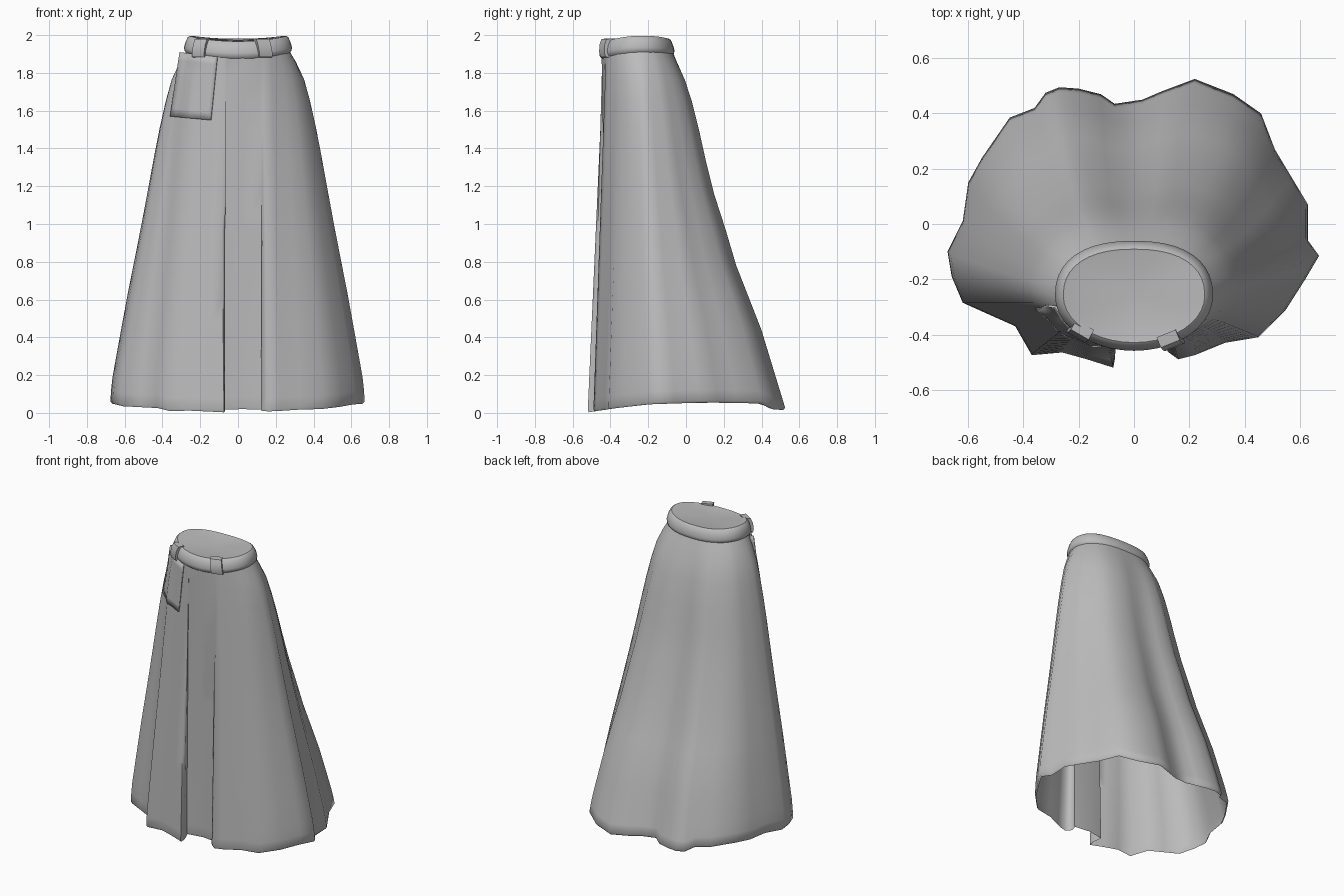
import bpy, bmesh, math
from mathutils import Vector
from mathutils.bvhtree import BVHTree

if "Cube" in bpy.data.objects:
    bpy.data.objects.remove(bpy.data.objects["Cube"])

cloth = bpy.data.materials.new("grey cloth")
cloth.diffuse_color = (0.5, 0.5, 0.5, 1)
cloth.use_nodes = True
cloth.node_tree.nodes["Principled BSDF"].inputs["Base Color"].default_value = cloth.diffuse_color


def make(name, verts, faces, angle=40):
    me = bpy.data.meshes.new(name)
    me.from_pydata(verts, [], faces)
    me.materials.append(cloth)
    ob = bpy.data.objects.new(name, me)
    bpy.context.collection.objects.link(ob)
    for o in bpy.context.selected_objects:
        o.select_set(False)
    ob.select_set(True)
    bpy.context.view_layer.objects.active = ob
    bpy.ops.object.shade_smooth_by_angle(angle=math.radians(angle))
    return ob


def loft(rings):
    n = len(rings[0])
    verts = [p for r in rings for p in r]
    faces = [(k * n + i, k * n + (i + 1) % n, (k + 1) * n + (i + 1) % n, (k + 1) * n + i)
             for k in range(len(rings) - 1) for i in range(n)]
    return verts, faces


def interp(x, pts):
    for (a, fa), (b, fb) in zip(pts, pts[1:]):
        if x <= b:
            return fa + (fb - fa) * max(0, x - a) / (b - a)
    return pts[-1][1]


def waist(a, rx, ry, cy=-0.26):
    """Point on the waist outline, squarer at the back; angle runs from the front towards +x."""
    s, c = math.sin(a), math.cos(a)
    p = 1 if c > 0 else .85
    return (rx * math.copysign(abs(s) ** p, s), cy - ry * math.copysign(abs(c) ** p, c))


# Hem outline, counter-clockwise from the recessed front pleat
hem = [(0.02, -.415), (.13, -.425), (.122, -.462), (.16, -.49), (.22, -.475), (.33, -.43),
       (.45, -.41), (.55, -.31), (.62, -.2), (.67, -.115), (.63, -.06), (.63, .07), (.57, .17),
       (.51, .27), (.46, .4), (.36, .47), (.22, .525), (.1, .48), (.03, .45), (-.07, .435),
       (-.12, .47), (-.2, .49), (-.27, .495), (-.32, .475), (-.36, .42), (-.45, .385),
       (-.55, .24), (-.6, .15), (-.62, .01), (-.675, -.1), (-.66, -.19), (-.62, -.285),
       (-.52, -.33), (-.43, -.37), (-.37, -.475), (-.26, -.465), (-.17, -.49), (-.075, -.52),
       (-.07, -.49), (-.09, -.43)]
angles = sorted(math.atan2(x, -(y + 0.2)) % (2 * math.pi) for x, y in hem)

# How far each height has flared from waist (0) to hem (1)
SIDE = [(0, 1), (.05, .99), (.29, .79), (.52, .58), (.75, .385), (.846, .29), (.92, .195),
        (.97, .085), (1, 0)]
BACK = [(0, 1), (.22, .79), (.40, .57), (.53, .45), (.63, .345), (.76, .26), (.90, .15), (1, 0)]
FRONT = [(0, 1), (1, 0)]
levels = [0, .03, .07, .15, .22, .31, .4, .5, .6, .7, .78, .86, .92, .97, 1]


def hem_z(x, y):
    return interp(y, [(-.52, .003), (-.4, .022), (-.2, .045), (.1, .055), (.4, .05),
                      (.46, .02), (.52, .015)])


rings = [[Vector((x * .985, y * .985 - .003, hem_z(x, y))) for x, y in hem]]
for s in levels:
    ring = []
    for (x, y), a in zip(hem, angles):
        wx, wy = waist(a, .274, .188)
        tx = interp(s, SIDE)
        # gradual change from the straight front to the curved back
        back = interp(y, [(-.35, 0), (.25, 1)])
        ty = interp(s, BACK) * back + interp(s, FRONT) * (1 - back)
        z = hem_z(x, y) + .012
        ring.append(Vector((wx + (x - wx) * tx, wy + (y - wy) * ty, z + (1.915 - z) * s)))
    rings.append(ring)
sv, sf = loft(rings)
make("skirt", sv, sf, 72)
surface = BVHTree.FromPolygons(sv, sf)

# Waistband leaning inward to a saddle-shaped top, with a closing panel
N = 40
band = []
for h, grow in [(0, -.004), (.012, .007), (.03, .01), (.06, .002), (.085, -.01), (.092, -.02),
                (.09, -.027)]:
    ring = []
    for i in range(N):
        a = 2 * math.pi * i / N
        x, y = waist(a, .276 + grow, .189 + grow)
        c = math.cos(a)
        rise = .022 * math.sin(a) ** 2 - .007 * c
        ring.append(Vector((x, y, 1.882 + h + rise)))
    band.append(ring)
bv, bf = loft(band)
bv.append(Vector((0, -.26, 1.973)))
last = len(band) - 1
bf += [(last * N + i, last * N + (i + 1) % N, (last + 1) * N) for i in range(N)]
make("waistband", bv, bf, 40)


# Belt loops: bent straps over the waistband
def belt_loop(name, x, y, turn, lean):
    ob_v = []
    prof = [(.02, 0), (-.012, .004), (-.018, .03), (-.013, .07), (.0, .1), (.04, .102), (.04, .03)]
    for sx in (-.037, .037):
        for d, h in prof:
            px = sx + lean * h
            ob_v.append(Vector((x + px * math.cos(turn) - d * math.sin(turn),
                                y + px * math.sin(turn) + d * math.cos(turn), 1.88 + h)))
    n = len(prof)
    ob_f = [(i, (i + 1) % n, n + (i + 1) % n, n + i) for i in range(n)]
    ob_f += [tuple(range(n - 1, -1, -1)), tuple(range(n, 2 * n))]
    make(name, ob_v, ob_f, 30)


belt_loop("belt_loop_left", -.205, -.395, -.52, .1)
belt_loop("belt_loop_right", .145, -.428, .38, -.15)

# Patch pocket draped on the front
tl, tr, br, bl = [Vector(p) for p in ((-.31, 1.91), (-.11, 1.885), (-.145, 1.55), (-.36, 1.57))]
C = 8
grid, quads = [], []
for j in range(C + 1):
    for i in range(C + 1):
        u, v = i / C, j / C
        p = tl.lerp(tr, u).lerp(bl.lerp(br, u), v)
        hit = surface.ray_cast(Vector((p.x, -2, min(p.y, 1.88))), Vector((0, 1, 0)))[0]
        y = min(hit.y, -.29) if hit else -.29
        grid.append(Vector((p.x, y - .011, p.y)))
for j in range(C):
    for i in range(C):
        k = j * (C + 1) + i
        quads.append((k, k + C + 1, k + C + 2, k + 1))
pocket = make("pocket", grid, quads, 40)
thick = pocket.modifiers.new("thickness", 'SOLIDIFY')
thick.thickness = .009
thick.offset = -1
